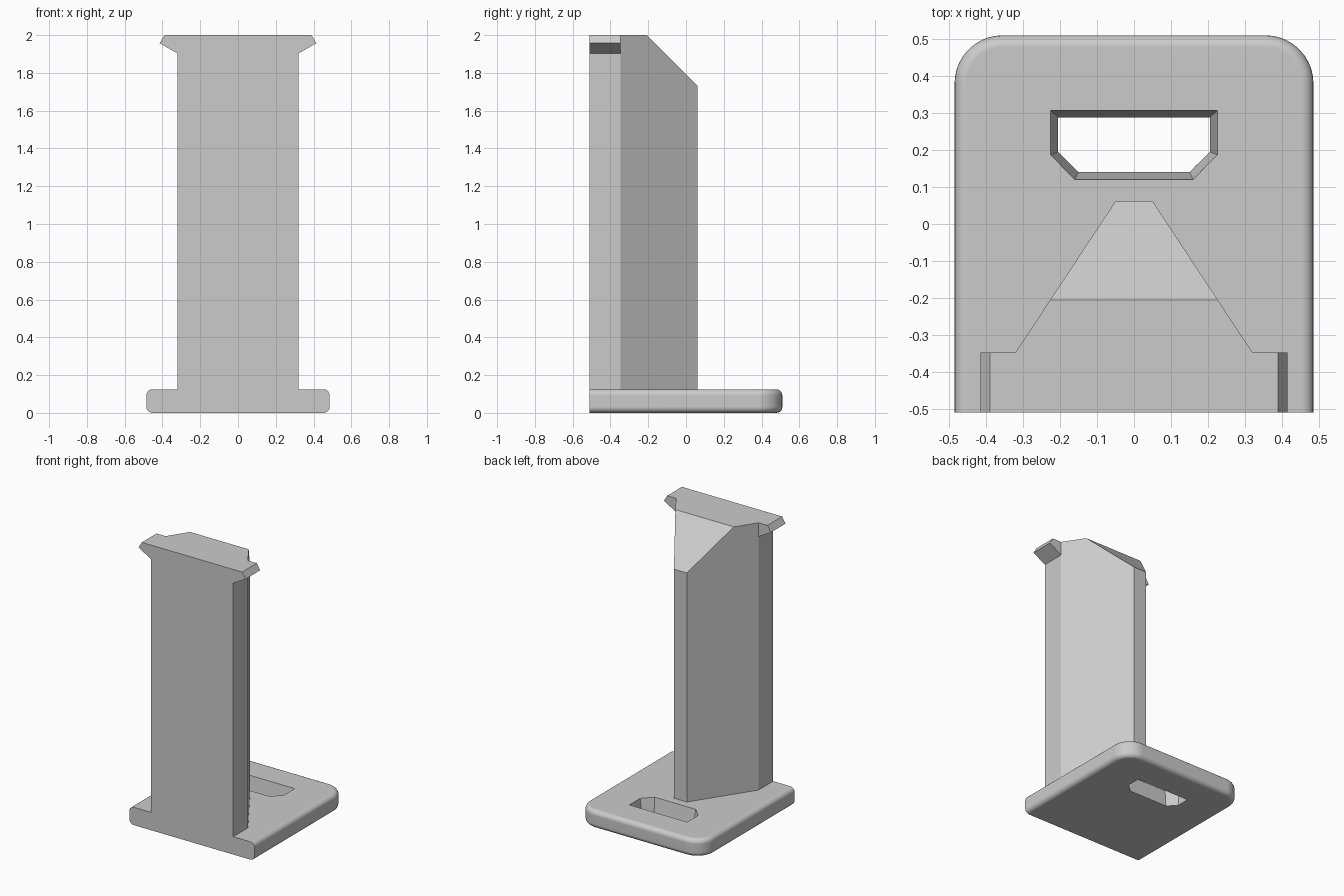
import bpy, bmesh, math
from mathutils import Vector

cube = bpy.data.objects.get("Cube")
if cube:
    bpy.data.objects.remove(cube, do_unlink=True)

grey = bpy.data.materials.new("plain_grey")
grey.use_nodes = True
colour = (0.6, 0.6, 0.6, 1)
grey.diffuse_color = colour
grey.node_tree.nodes["Principled BSDF"].inputs["Base Color"].default_value = colour

FRONT, BACK = -0.51, 0.51
HALF_W, THICK, TOP = 0.485, 0.125, 2.0


def loft(bm, lower, upper):
    """Closed solid between two matching outlines."""
    a = [bm.verts.new(p) for p in lower]
    b = [bm.verts.new(p) for p in upper]
    bm.faces.new(a)
    bm.faces.new(b)
    for i in range(len(a)):
        j = (i + 1) % len(a)
        bm.faces.new((a[i], a[j], b[j], b[i]))
    bmesh.ops.recalc_face_normals(bm, faces=bm.faces)


def finish(bm, name):
    mesh = bpy.data.meshes.new(name)
    bm.to_mesh(mesh)
    bm.free()
    obj = bpy.data.objects.new(name, mesh)
    mesh.materials.append(grey)
    bpy.context.collection.objects.link(obj)
    return obj


def at_z(outline, z):
    return [(x, y, z) for x, y in outline]


def mirrored(half):
    """Complete a right-hand outline with its mirror image."""
    return half + [(-x, y) for x, y in reversed(half)]


# Base plate: rounded back corners, rounded rims, flat front
R = 0.13
arc = [math.radians(90 * i / 10) for i in range(11)]
half = [(HALF_W, FRONT)] + [(HALF_W - R + R * math.cos(t), BACK - R + R * math.sin(t)) for t in arc]
outline = mirrored(half)
bm = bmesh.new()
loft(bm, at_z(outline, 0), at_z(outline, THICK))
rims = [e for e in bm.edges
        if abs(e.verts[0].co.z - e.verts[1].co.z) < 1e-4
        and max(v.co.y for v in e.verts) > FRONT + 0.01]
bmesh.ops.bevel(bm, geom=rims, offset=0.032, offset_type='OFFSET', segments=5,
                profile=0.5, affect='EDGES')
base = finish(bm, "base_plate")

# Slot through the plate, narrowing slightly downwards
bottom = mirrored([(0.15, 0.14), (0.205, 0.195), (0.205, 0.288)])
top = mirrored([(0.16, 0.12), (0.225, 0.187), (0.225, 0.307)])
EXTRA = 0.05
k = EXTRA / THICK
above = [(x + (x - u) * k, y + (y - v) * k) for (x, y), (u, v) in zip(top, bottom)]
below = [(u - (x - u) * k, v - (y - v) * k) for (x, y), (u, v) in zip(top, bottom)]
bm = bmesh.new()
loft(bm, at_z(below, -EXTRA), at_z(above, THICK + EXTRA))
cutter = finish(bm, "slot_cutter")
cutter.hide_render = True

cut = base.modifiers.new("slot", 'BOOLEAN')
cut.operation, cut.solver, cut.object = 'DIFFERENCE', 'EXACT', cutter
bpy.context.view_layer.objects.active = base
base.select_set(True)
bpy.ops.object.modifier_apply(modifier=cut.name)
bpy.data.objects.remove(cutter, do_unlink=True)
bpy.ops.object.shade_smooth_by_angle(angle=math.radians(30))
base.modifiers.new("flat_faces", 'WEIGHTED_NORMAL').keep_sharp = True

# Upright column: tapered towards the back, sloped at the top
SHOULDER = -0.347
plan = mirrored([(0.32, FRONT), (0.32, SHOULDER), (0.05, 0.062)])
bm = bmesh.new()
loft(bm, at_z(plan, THICK), at_z(plan, TOP))
res = bmesh.ops.bisect_plane(bm, geom=bm.verts[:] + bm.edges[:] + bm.faces[:],
                             plane_co=Vector((0, -0.206, TOP)),
                             plane_no=Vector((0, 1, 1)).normalized(), clear_outer=True)
bmesh.ops.holes_fill(bm, edges=[e for e in bm.edges if e.is_boundary])
bmesh.ops.recalc_face_normals(bm, faces=bm.faces)
finish(bm, "column")

# Lugs at the top of the column, one on each side
lug = [(0.32, 1.903), (0.415, 1.957), (0.389, TOP), (0.32, TOP)]
for side, name in ((1, "left_lug"), (-1, "right_lug")):
    bm = bmesh.new()
    loft(bm, [(side * x, FRONT, z) for x, z in lug], [(side * x, SHOULDER, z) for x, z in lug])
    finish(bm, name)
